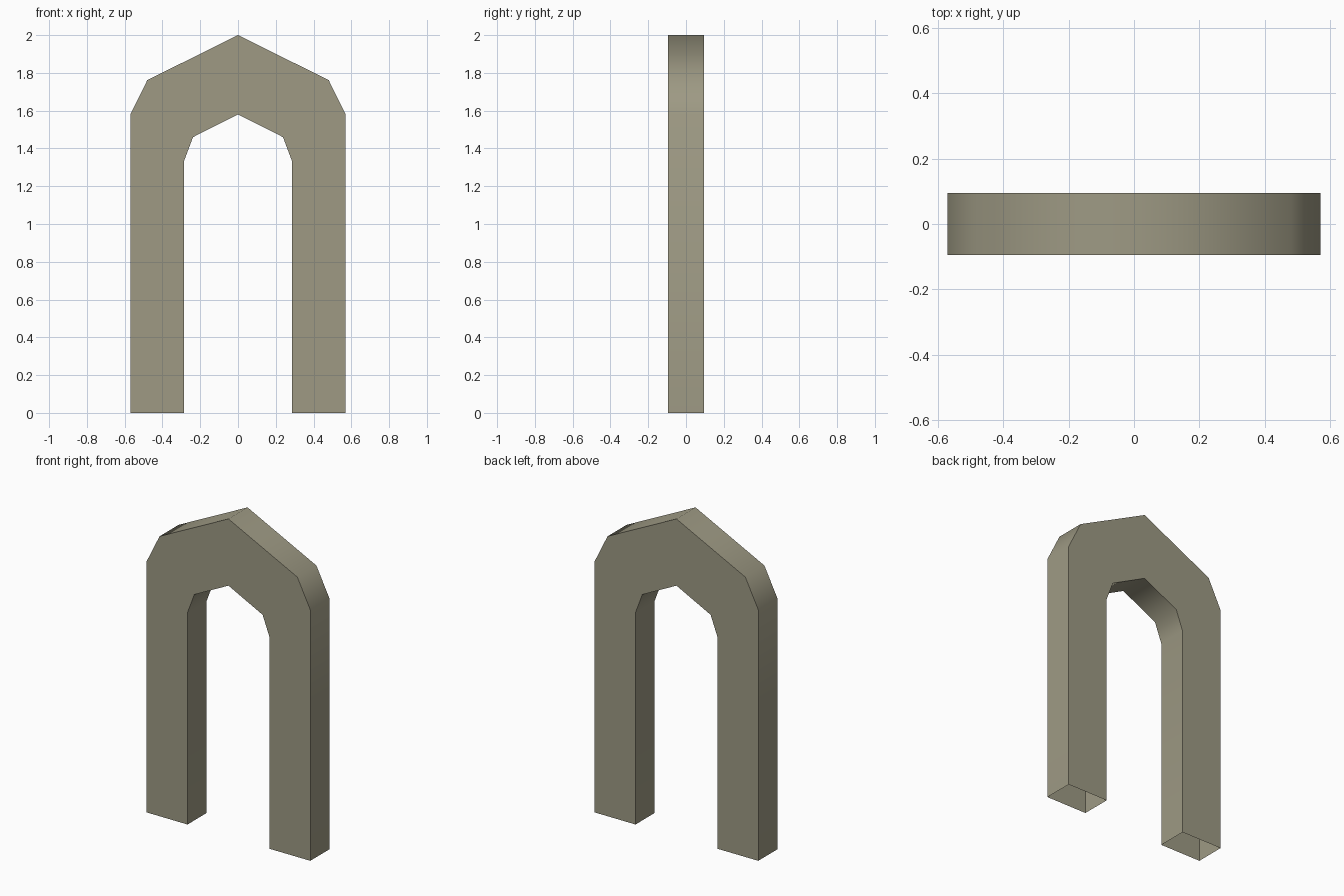
import bpy
import bmesh
import math

cube = bpy.data.objects.get("Cube")
if cube:
    bpy.data.objects.remove(cube, do_unlink=True)

HALF_DEPTH = 0.095

# Stone colour
stone = bpy.data.materials.new("warm_grey_stone")
stone.use_nodes = True
colour = (0.342, 0.323, 0.231, 1)
stone.diffuse_color = colour
stone.node_tree.nodes["Principled BSDF"].inputs["Base Color"].default_value = colour

# Half profile from foot to peak: (outer x, outer z, inner x, inner z)
half = [(0.57, 0, 0.285, 0),
        (0.57, 1.58, 0.285, 1.335),
        (0.48, 1.762, 0.238, 1.46),
        (0, 2, 0, 1.58)]
stations = half + [(-a, b, -c, d) for a, b, c, d in reversed(half[:-1])]

# Pointed arch: a rectangular section swept through the stations, feet left open
bm = bmesh.new()
rings = []
for ox, oz, ix, iz in stations:
    corners = [(ox, -HALF_DEPTH, oz), (ox, HALF_DEPTH, oz),
               (ix, HALF_DEPTH, iz), (ix, -HALF_DEPTH, iz)]
    rings.append([bm.verts.new(c) for c in corners])
for a, b in zip(rings, rings[1:]):
    for i in range(4):
        j = (i + 1) % 4
        bm.faces.new((a[i], a[j], b[j], b[i]))
bmesh.ops.recalc_face_normals(bm, faces=bm.faces[:])

mesh = bpy.data.meshes.new("pointed_arch")
bm.to_mesh(mesh)
bm.free()
mesh.materials.append(stone)
arch = bpy.data.objects.new("pointed_arch", mesh)
bpy.context.collection.objects.link(arch)

# Soft rims, crisp front and back edges
bpy.ops.object.select_all(action="DESELECT")
arch.select_set(True)
bpy.context.view_layer.objects.active = arch
bpy.ops.object.shade_smooth_by_angle(angle=math.radians(60))
